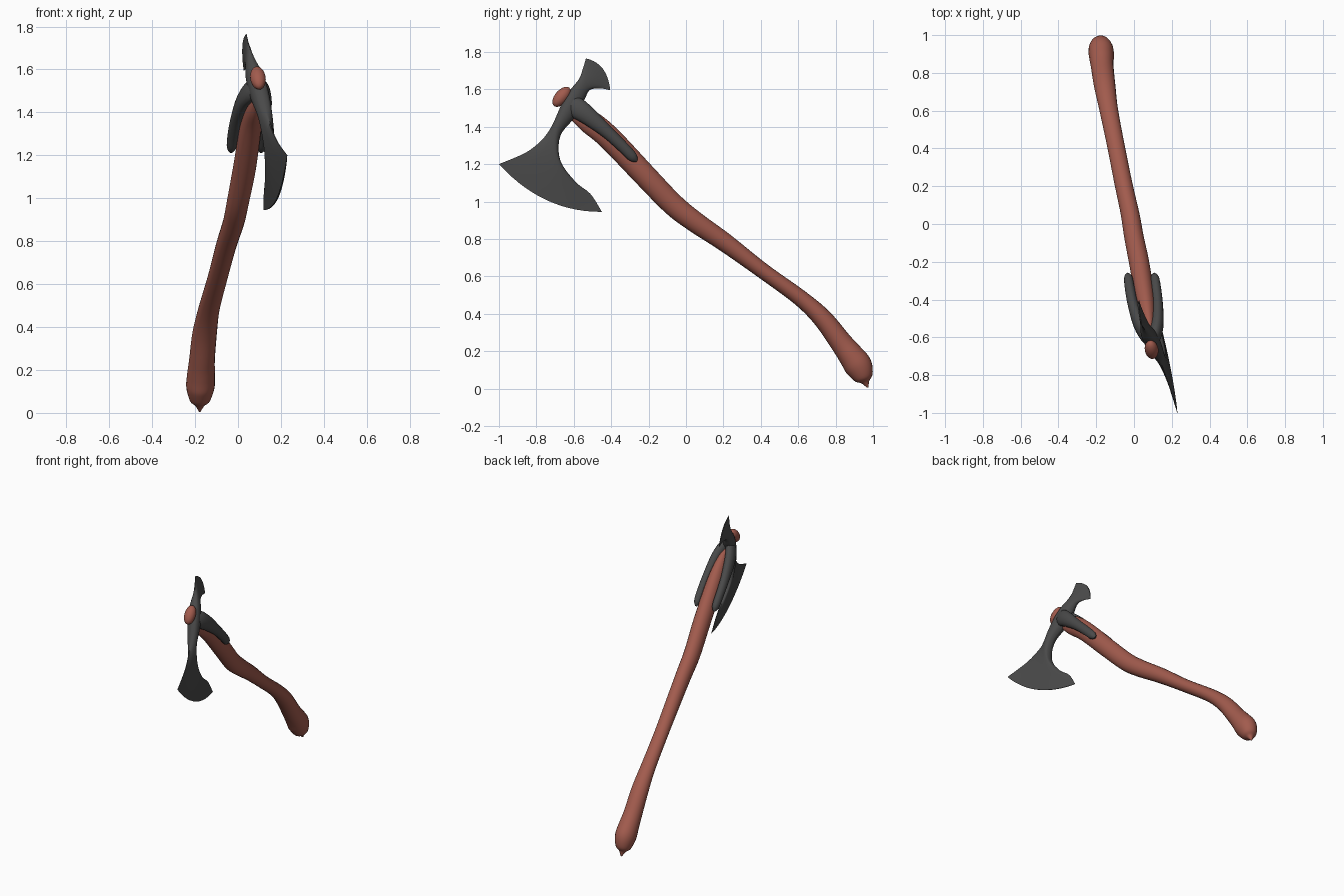
import bpy, bmesh, math
from mathutils import Vector

old = bpy.data.objects.get("Cube")
if old:
    bpy.data.objects.remove(old, do_unlink=True)


def material(name, colour):
    m = bpy.data.materials.new(name)
    m.use_nodes = True
    m.diffuse_color = colour
    m.node_tree.nodes["Principled BSDF"].inputs["Base Color"].default_value = colour
    return m


WOOD = material("red_brown_wood", (0.36, 0.105, 0.075, 1))
IRON = material("dark_iron", (0.068, 0.068, 0.068, 1))


def lean(y, z):
    """Sideways position of the tilted plane that the head lies in."""
    return 0.119 - 0.258 * y - 0.123 * z


def spline(rows, steps):
    """Smooth interpolation through rows of numbers."""
    rows = [Vector(r) for r in rows]
    out = []
    for i in range(len(rows) - 1):
        a, b = rows[max(i - 1, 0)], rows[i]
        c, d = rows[i + 1], rows[min(i + 2, len(rows) - 1)]
        for k in range(steps):
            t = k / steps
            out.append(b + (c - a) * (t / 2) + (2 * a - 5 * b + 4 * c - d) * (t * t / 2)
                       + (3 * b - a - 3 * c + d) * (t ** 3 / 2))
    return out + [rows[-1]]


def loft(name, rings, mat):
    """Skin closed rings into one smooth capped solid."""
    bm = bmesh.new()
    loops = [[bm.verts.new(p) for p in ring] for ring in rings]
    n = len(loops[0])
    for a, b in zip(loops, loops[1:]):
        for i in range(n):
            j = (i + 1) % n
            bm.faces.new((a[i], a[j], b[j], b[i]))
    bm.faces.new(loops[0])
    bm.faces.new(loops[-1])
    bmesh.ops.recalc_face_normals(bm, faces=bm.faces)
    me = bpy.data.meshes.new(name)
    bm.to_mesh(me)
    bm.free()
    me.materials.append(mat)
    me.shade_smooth()
    me.set_sharp_from_angle(angle=math.radians(50))
    ob = bpy.data.objects.new(name, me)
    bpy.context.collection.objects.link(ob)
    return ob


def sweep(name, rows, mat, sides=20, steps=5):
    """Oval tube; rows are x, y, z, half height, half width."""
    pts = spline(rows, steps)
    rings = []
    for i, p in enumerate(pts):
        d = pts[min(i + 1, len(pts) - 1)] - pts[max(i - 1, 0)]
        up = Vector((0, -d[2], d[1])).normalized()
        h, w = max(p[3], 0.003), max(p[4], 0.003)
        ring = []
        for k in range(sides):
            a = math.tau * k / sides
            ring.append(Vector(p[:3]) + up * h * math.cos(a)
                        + Vector((w * math.sin(a), 0, 0)))
        rings.append(ring)
    return loft(name, rings, mat)


# Curved haft with a swollen end and a small point
sweep("handle", [
    (0.085, -0.59, 1.475, 0.045, 0.02),
    (0.075, -0.52, 1.43, 0.063, 0.038),
    (0.06, -0.41, 1.34, 0.064, 0.05),
    (0.03, -0.22, 1.14, 0.062, 0.054),
    (0.0, -0.07, 0.985, 0.06, 0.052),
    (-0.02, 0.05, 0.89, 0.056, 0.05),
    (-0.055, 0.21, 0.78, 0.05, 0.048),
    (-0.095, 0.41, 0.63, 0.042, 0.047),
    (-0.135, 0.61, 0.485, 0.044, 0.05),
    (-0.155, 0.73, 0.375, 0.052, 0.057),
    (-0.168, 0.83, 0.245, 0.06, 0.06),
    (-0.172, 0.88, 0.18, 0.068, 0.065),
    (-0.175, 0.922, 0.12, 0.074, 0.066),
    (-0.177, 0.95, 0.06, 0.052, 0.048),
    (-0.178, 0.96, 0.035, 0.022, 0.022),
    (-0.178, 0.972, 0.006, 0.004, 0.004)], WOOD)

# Blade, neck and rear spike in one loft:
# left y, z, right y, z, outward bow y, z, half thickness
stations = [
    (-1.0, 1.2, -0.45, 0.945, -0.02, -0.065, 0.003),
    (-0.86, 1.26, -0.51, 1.04, -0.02, -0.05, 0.012),
    (-0.78, 1.32, -0.59, 1.105, -0.01, -0.03, 0.02),
    (-0.735, 1.375, -0.672, 1.22, 0, -0.01, 0.027),
    (-0.705, 1.43, -0.672, 1.35, 0, 0, 0.034),
    (-0.665, 1.52, -0.595, 1.45, 0, 0, 0.044),
    (-0.62, 1.595, -0.545, 1.54, 0, 0, 0.04),
    (-0.572, 1.655, -0.515, 1.595, 0, 0, 0.025),
    (-0.553, 1.705, -0.46, 1.605, 0.01, 0.01, 0.014),
    (-0.535, 1.765, -0.405, 1.595, 0.025, 0.03, 0.003)]
N = 14
rings = []
for s in spline(stations, 5):
    sides = {1: [], -1: []}
    for k in range(N + 1):
        t = k / N
        bulge = 4 * t * (1 - t)
        y = s[0] + (s[2] - s[0]) * t + s[4] * bulge
        z = s[1] + (s[3] - s[1]) * t + s[5] * bulge
        half = max(s[6], 0.002) * (0.12 + 0.88 * math.sqrt(bulge))
        for side in sides:
            sides[side].append(Vector((lean(y, z) + side * half, y, z)))
    rings.append(sides[1] + sides[-1][::-1])
loft("axe_head", rings, IRON)

# Rounded langets gripping both sides of the haft: y, z, offset, height, width
langet = [
    (-0.635, 1.54, 0.005, 0.03, 0.02),
    (-0.59, 1.505, 0.025, 0.055, 0.035),
    (-0.52, 1.455, 0.05, 0.048, 0.033),
    (-0.42, 1.37, 0.066, 0.034, 0.028),
    (-0.335, 1.29, 0.07, 0.03, 0.026),
    (-0.285, 1.238, 0.07, 0.026, 0.022),
    (-0.262, 1.215, 0.07, 0.006, 0.006)]
for name, side in (("left_langet", 1), ("right_langet", -1)):
    sweep(name, [(lean(y, z) + side * o, y, z, h, w) for y, z, o, h, w in langet],
          IRON, sides=16)

# Haft end showing through the top of the head
bpy.ops.mesh.primitive_uv_sphere_add(segments=24, ring_count=14, radius=1,
                                     location=(0.093, -0.665, 1.56),
                                     rotation=(math.radians(-40), math.radians(-9), 0))
knob = bpy.context.object
knob.name = "handle_top"
knob.scale = (0.036, 0.036, 0.064)
knob.data.materials.append(WOOD)
knob.data.shade_smooth()
